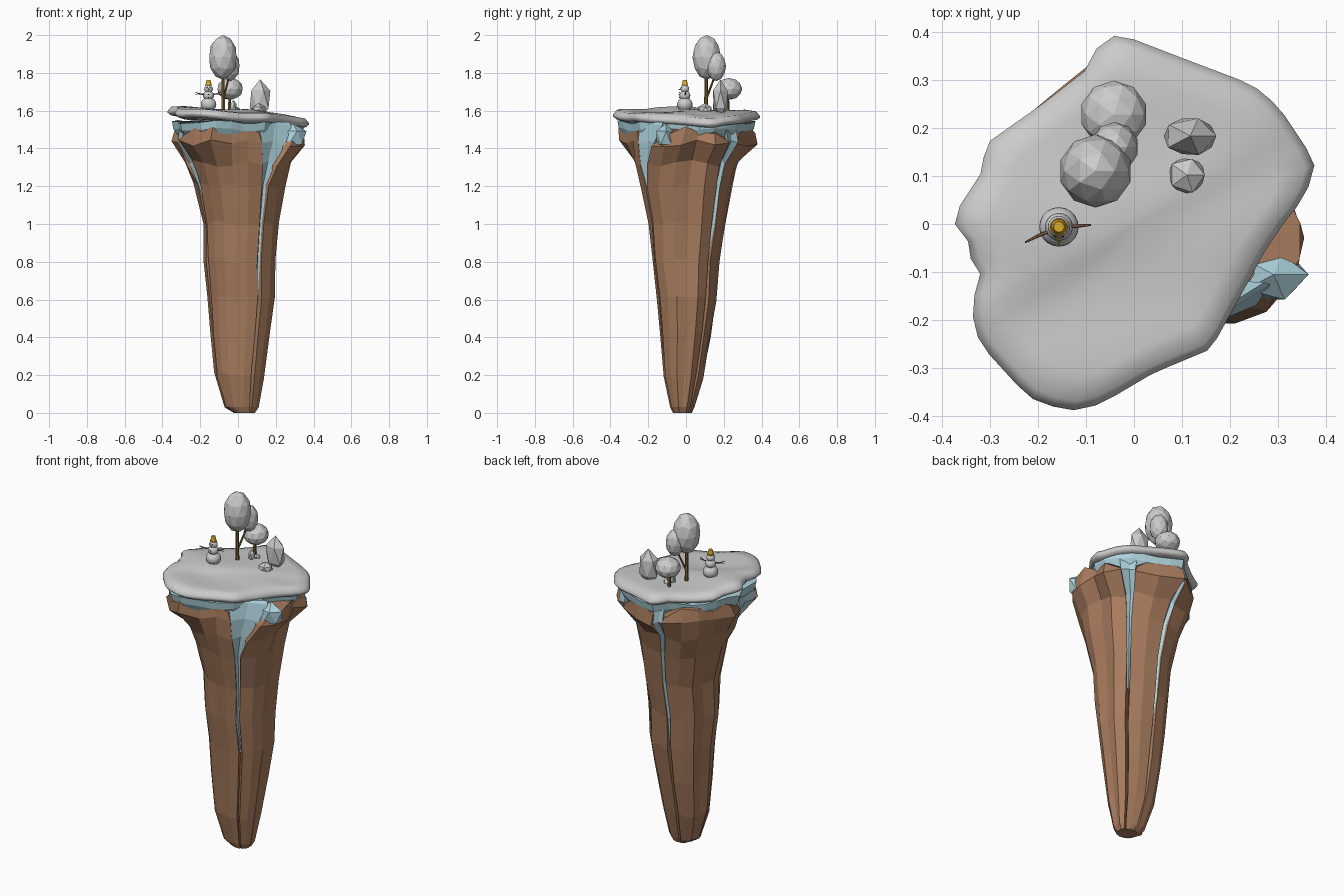
import bpy, bmesh, math, random
from mathutils import Vector

if "Cube" in bpy.data.objects:
    bpy.data.objects.remove(bpy.data.objects["Cube"])

random.seed(4)


def mat(name, c):
    m = bpy.data.materials.new(name)
    m.diffuse_color = (*c, 1)
    m.use_nodes = True
    m.node_tree.nodes["Principled BSDF"].inputs["Base Color"].default_value = m.diffuse_color
    return m


ROCK = mat("earth", (0.39, 0.2, 0.11))
ICE = mat("ice", (0.42, 0.65, 0.72))
WOOD = mat("wood", (0.2, 0.13, 0.03))
TWIG = mat("twig", (0.3, 0.14, 0.07))
GOLD = mat("gold", (0.7, 0.4, 0.02))
DARK = mat("coal", (0.03, 0.03, 0.03))


def finish(name, bm, m=None, smooth=False):
    bmesh.ops.recalc_face_normals(bm, faces=bm.faces)
    me = bpy.data.meshes.new(name)
    bm.to_mesh(me)
    bm.free()
    ob = bpy.data.objects.new(name, me)
    bpy.context.collection.objects.link(ob)
    if m:
        me.materials.append(m)
    if smooth:
        for p in me.polygons:
            p.use_smooth = True
    return ob


def loft(name, rings, m=None, smooth=False):
    bm = bmesh.new()
    vs = [[bm.verts.new(p) for p in r] for r in rings]
    n = len(rings[0])
    for a, b in zip(vs, vs[1:]):
        for i in range(n):
            j = (i + 1) % n
            bm.faces.new((a[i], a[j], b[j], b[i]))
    bm.faces.new(vs[0])
    bm.faces.new(vs[-1])
    return finish(name, bm, m, smooth)


def ball(name, loc, size, m=None, detail=2, jitter=0, smooth=False):
    bm = bmesh.new()
    if smooth:
        bmesh.ops.create_uvsphere(bm, u_segments=20, v_segments=12, radius=1)
    else:
        bmesh.ops.create_icosphere(bm, subdivisions=detail, radius=1)
    for v in bm.verts:
        k = 1 + random.uniform(-jitter, jitter)
        v.co = Vector([loc[i] + v.co[i] * size[i] * k for i in range(3)])
    return finish(name, bm, m, smooth)


def rod(name, a, b, r1, r2, m, n=6):
    a, b = Vector(a), Vector(b)
    q = (b - a).to_track_quat('Z', 'Y')
    ring = lambda c, r: [c + q @ Vector((r * math.cos(t * math.tau / n), r * math.sin(t * math.tau / n), 0)) for t in range(n)]
    return loft(name, [ring(a, r1), ring(b, r2)], m)


def reach(poly, deg):
    """Distance from the axis to a polygon in one direction."""
    d = Vector((math.cos(math.radians(deg)), math.sin(math.radians(deg))))
    best = 0
    for p, q in zip(poly, poly[1:] + poly[:1]):
        p, e = Vector(p), Vector(q) - Vector(p)
        den = d.cross(e)
        if abs(den) > 1e-9:
            t, u = p.cross(e) / den, p.cross(d) / den
            if t > 0 and -1e-6 <= u <= 1 + 1e-6:
                best = max(best, t)
    return best


# outlines seen from above: snow sheet, and the rim of the rock below it
back = [(.30, .245), (.245, .29), (.1, .345), (-.03, .395), (-.07, .38), (-.10, .32),
        (-.19, .25), (-.31, .165), (-.315, .11), (-.38, .01), (-.345, -.035), (-.335, -.10),
        (-.295, -.11), (-.33, -.125), (-.335, -.2), (-.32, -.25), (-.22, -.36), (-.14, -.39),
        (-.07, -.375), (.04, -.31), (.16, -.26)]
snow_edge = [(.378, .11), (.37, .14)] + back + [(.21, -.17), (.27, -.06), (.31, 0), (.35, .05)]
rim = [(.36, .11), (.36, .14)] + back + [(.2, -.23), (.29, -.17), (.36, -.08), (.365, -.05), (.365, .03)]

# column sections: z, centre x, centre y, radius x, radius y
levels = [(0, .035, -.02, .055, .05), (.03, .02, -.02, .09, .065), (.2, .01, -.015, .13, .108),
          (.42, .015, -.005, .158, .138), (.6, .02, 0, .18, .16), (.8, .013, -.005, .19, .182),
          (1.0, .02, .003, .2, .205), (1.2, .012, 0, .238, .245), (1.32, 0, 0, .275, .28)]
tops = [(1.43, .95), (1.52, .92)]
# cracks filled with ice: angle, lean at top, width at top, lowest point
veins = [(45, 0, 8, .75), (97, 3, 4, .7), (203, 0, 17, .95), (301, 14, 21, .55)]
zs = [l[0] for l in levels] + [t[0] for t in tops]


def point(deg, i, k, z):
    c, s = math.cos(math.radians(deg)), math.sin(math.radians(deg))
    if i < len(levels):
        _, cx, cy, rx, ry = levels[i]
        return (cx + rx * c * k, cy + ry * s * k, z)
    r = reach(rim, deg) * tops[i - len(levels)][1] * k
    return (r * c, r * s, z)


def vein_at(v, z):
    t = max(0, min(1, (z - 1.15) / .37))
    return v[0] + v[1] * t, 3 + (v[2] - 3) * t ** 1.5


# rock column: faceted slabs with arched tops between notched cracks
cols = {}
for a in range(4):
    for j in range(6):
        cols[a, j] = random.uniform(.97, 1.05) if j != 3 else .93
rings = []
for i, z in enumerate(zs):
    ring = []
    for a, v in enumerate(veins):
        nxt = veins[(a + 1) % 4]
        c0, w0 = vein_at(v, z)
        c1, w1 = vein_at(nxt, z)
        if a == 3:
            c1 += 360
        ring.append(point(c0, i, .72, z))
        n = 3 if a == 0 else 6
        for j in range(n):
            f = j / (n - 1)
            zz = z if i < 2 else z + random.uniform(-.02, .02)
            if i == len(zs) - 1:
                zz -= .055 * (2 * f - 1) ** 2 + (.02 if a == 3 else 0)
            ring.append(point(c0 + w0 + f * (c1 - w1 - c0 - w0), i, cols[a, j] * random.uniform(.98, 1.02), zz))
    rings.append(ring)
loft("rock_column", rings, ROCK)

# ice wedges in the cracks
for v in veins:
    rings = []
    for i, z in enumerate(zs):
        if z < v[3] - .12:
            continue
        c, w = vein_at(v, z)
        out = .9 if not rings else .98
        rings.append([point(c, i, .6, z), point(c - w, i, out, z),
                      point(c + w * .1, i, out * .95, z + .01), point(c + w, i, out, z)])
    rings.append([(p[0] * .96, p[1] * .96, 1.54) for p in rings[-1]])
    loft("ice_vein", rings, ICE)
ball("ice_outcrop", (.29, -.105, 1.455), (.075, .055, .075), ICE, 1, .12)


def ring_of(poly, k, zf, n=60):
    out = []
    for t in range(n):
        d = t * 360 / n
        r = reach(poly, d) * k
        x, y = r * math.cos(math.radians(d)), r * math.sin(math.radians(d))
        out.append((x, y, zf(x, y)))
    return out


# ice layer beneath the snow
loft("ice_layer", [ring_of(snow_edge, k, lambda x, y, z=z: z + .01 * math.sin(17 * x + 9 * y), 30)
                   for k, z in ((.8, 1.43), (.92, 1.5), (.94, 1.54))], ICE)


# snow sheet with gentle drifts and a rounded lip
def drift(x, y):
    ridge = .008 * math.tanh(25 * (y - .6 * x + .02))
    return 1.592 - .04 * x - .03 * y + ridge + .006 * math.sin(14 * x + 5 * y) + .004 * math.cos(19 * y)


snow = [(.88, -.05), (.96, -.048), (1, -.035), (1, -.025), (.95, -.003), (.8, .004),
        (.65, .005), (.5, .006), (.35, .006), (.2, .006), (.04, .006)]
loft("snow_sheet", [ring_of(snow_edge, k, lambda x, y, h=h: drift(x, y) + h) for k, h in snow], None, True)

# trees
rod("tall_trunk", (-.078, .105, 1.58), (-.08, .108, 1.8), .011, .008, WOOD)
rod("tall_branch", (-.078, .107, 1.66), (-.045, .155, 1.79), .006, .005, WOOD)
rod("short_trunk", (-.045, .22, 1.57), (-.043, .22, 1.69), .011, .008, WOOD)
ball("tall_foliage", (-.08, .11, 1.882), (.076, .076, .118))
ball("middle_foliage", (-.04, .16, 1.835), (.05, .052, .078))
ball("short_foliage", (-.042, .228, 1.715), (.07, .07, .058))

# stones
ball("standing_stone", (.117, .183, 1.66), (.062, .045, .105), None, 1, .06)
ball("small_stone", (.11, .102, 1.605), (.042, .042, .034), None, 1, .08)
ball("pebble", (-.025, .16, 1.618), (.02, .02, .036), None, 1, .1)
ball("pebble", (-.01, .19, 1.6), (.022, .02, .022), None, 1, .1)

# snow figure with bucket hat, nose, coal and twig arms
sx, sy = -.156, -.006
for nm, z, r in (("base", 1.633, .041), ("middle", 1.68, .029), ("head", 1.715, .023)):
    ball("snow_figure_" + nm, (sx, sy, z), (r, r, r * .92), None, smooth=True)
rod("hat_brim", (sx, sy, 1.732), (sx, sy, 1.738), .018, .018, GOLD, 14)
rod("hat_crown", (sx, sy, 1.737), (sx, sy, 1.762), .016, .011, GOLD, 14)
rod("nose", (sx, sy - .02, 1.714), (sx, sy - .036, 1.712), .004, .001, GOLD, 8)
for s in (-1, 1):
    ball("eye", (sx + s * .008, sy - .02, 1.722), (.003,) * 3, DARK, 1)
for z in (1.67, 1.685):
    ball("button", (sx, sy - .029, z), (.0035,) * 3, DARK, 1)
for elbow, hand in (((-.2, -.025, 1.688), (-.226, -.038, 1.698)), ((-.115, -.004, 1.688), (-.09, -.002, 1.7))):
    rod("arm", (sx, sy, 1.684), elbow, .004, .0035, TWIG)
    rod("forearm", elbow, hand, .0035, .002, TWIG)
    rod("finger", elbow, (hand[0], hand[1], hand[2] - .014), .002, .001, TWIG)
